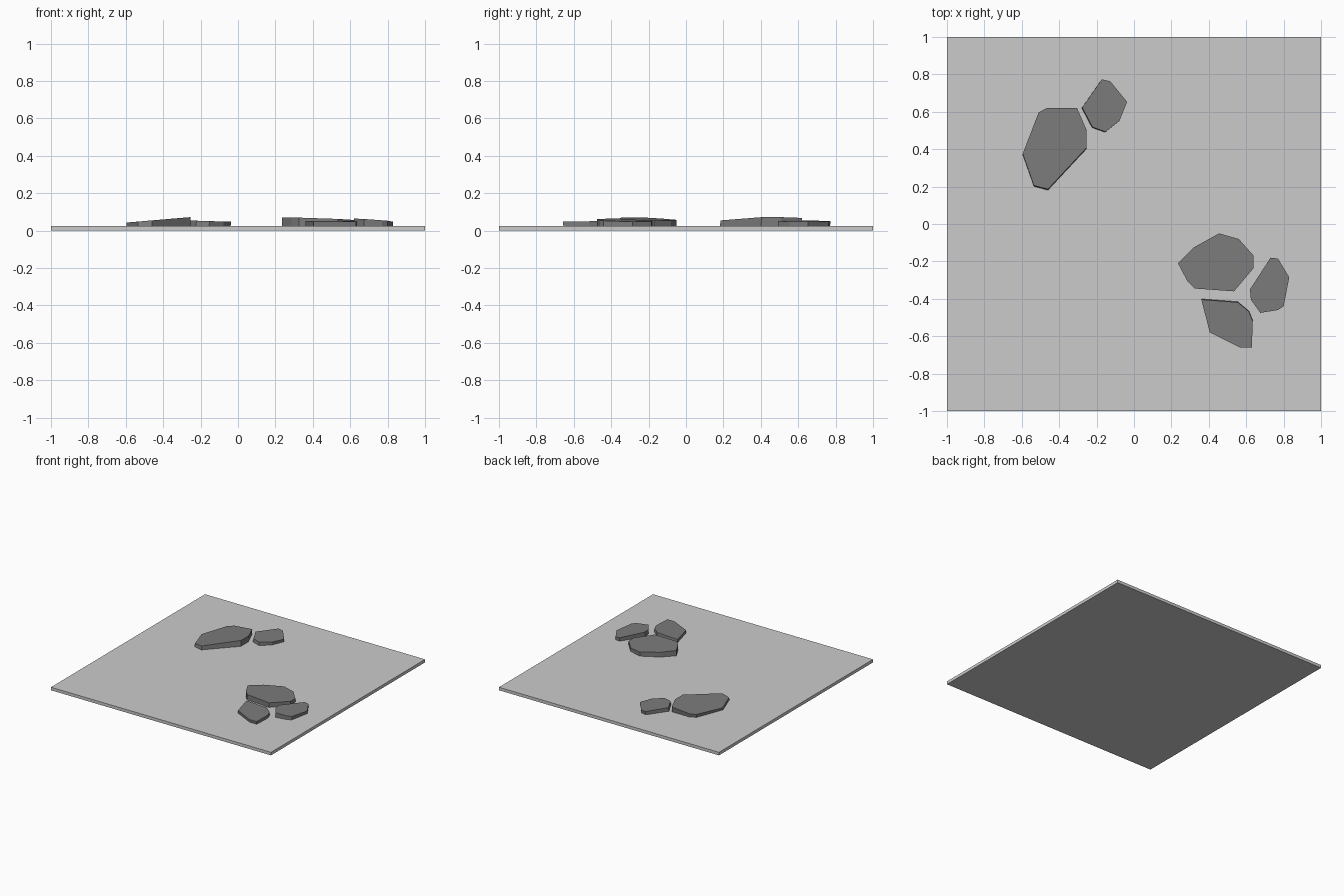
import bpy, bmesh

if "Cube" in bpy.data.objects:
    bpy.data.objects.remove(bpy.data.objects["Cube"])

stone_mat = bpy.data.materials.new("dark_stone")
stone_mat.diffuse_color = (0.2, 0.2, 0.2, 1)
stone_mat.use_nodes = True
stone_mat.node_tree.nodes["Principled BSDF"].inputs["Base Color"].default_value = stone_mat.diffuse_color

# Ground slab
bpy.ops.mesh.primitive_cube_add(size=1, location=(0, 0, 0.0125))
slab = bpy.context.object
slab.name = "ground_slab"
slab.scale = (2, 2, 0.025)


def stone(name, outline, height, slope, lean):
    """Flat prism with a tilted top; height is the top at the outline's centre."""
    cx = sum(p[0] for p in outline) / len(outline)
    cy = sum(p[1] for p in outline) / len(outline)
    bm = bmesh.new()
    base = [bm.verts.new((x, y, 0.02)) for x, y in outline]
    top = [bm.verts.new((x + lean[0], y + lean[1],
                         height + slope[0] * (x - cx) + slope[1] * (y - cy)))
           for x, y in outline]
    bm.faces.new(base)
    bm.faces.new(top)
    for i in range(len(base)):
        j = (i + 1) % len(base)
        bm.faces.new((base[i], base[j], top[j], top[i]))
    bmesh.ops.recalc_face_normals(bm, faces=bm.faces)
    mesh = bpy.data.meshes.new(name)
    bm.to_mesh(mesh)
    bm.free()
    mesh.materials.append(stone_mat)
    bpy.context.collection.objects.link(bpy.data.objects.new(name, mesh))


# Back left pair
stone("large_left_stone",
      [(-.465, .615), (-.305, .615), (-.255, .50), (-.255, .40),
       (-.46, .18), (-.535, .20), (-.595, .37), (-.51, .59)],
      0.058, (0.085, 0.0), (0, 0.006))
stone("small_left_stone",
      [(-.175, .77), (-.13, .76), (-.04, .65), (-.08, .55),
       (-.155, .49), (-.225, .515), (-.28, .62)],
      0.051, (-0.03, 0.0), (0.003, 0.003))

# Front right trio
stone("large_right_stone",
      [(.455, -.05), (.56, -.08), (.64, -.17), (.64, -.235), (.535, -.36),
       (.325, -.345), (.285, -.305), (.235, -.21), (.32, -.125)],
      0.062, (-0.035, -0.025), (0, 0))
stone("outer_right_stone",
      [(.73, -.18), (.77, -.185), (.83, -.285), (.80, -.44),
       (.77, -.46), (.675, -.475), (.625, -.405), (.62, -.35)],
      0.056, (-0.07, -0.02), (0, 0))
stone("front_right_stone",
      [(.36, -.40), (.555, -.415), (.615, -.465), (.635, -.515),
       (.63, -.655), (.565, -.655), (.405, -.575)],
      0.05, (0.0, 0.015), (0, -0.004))
